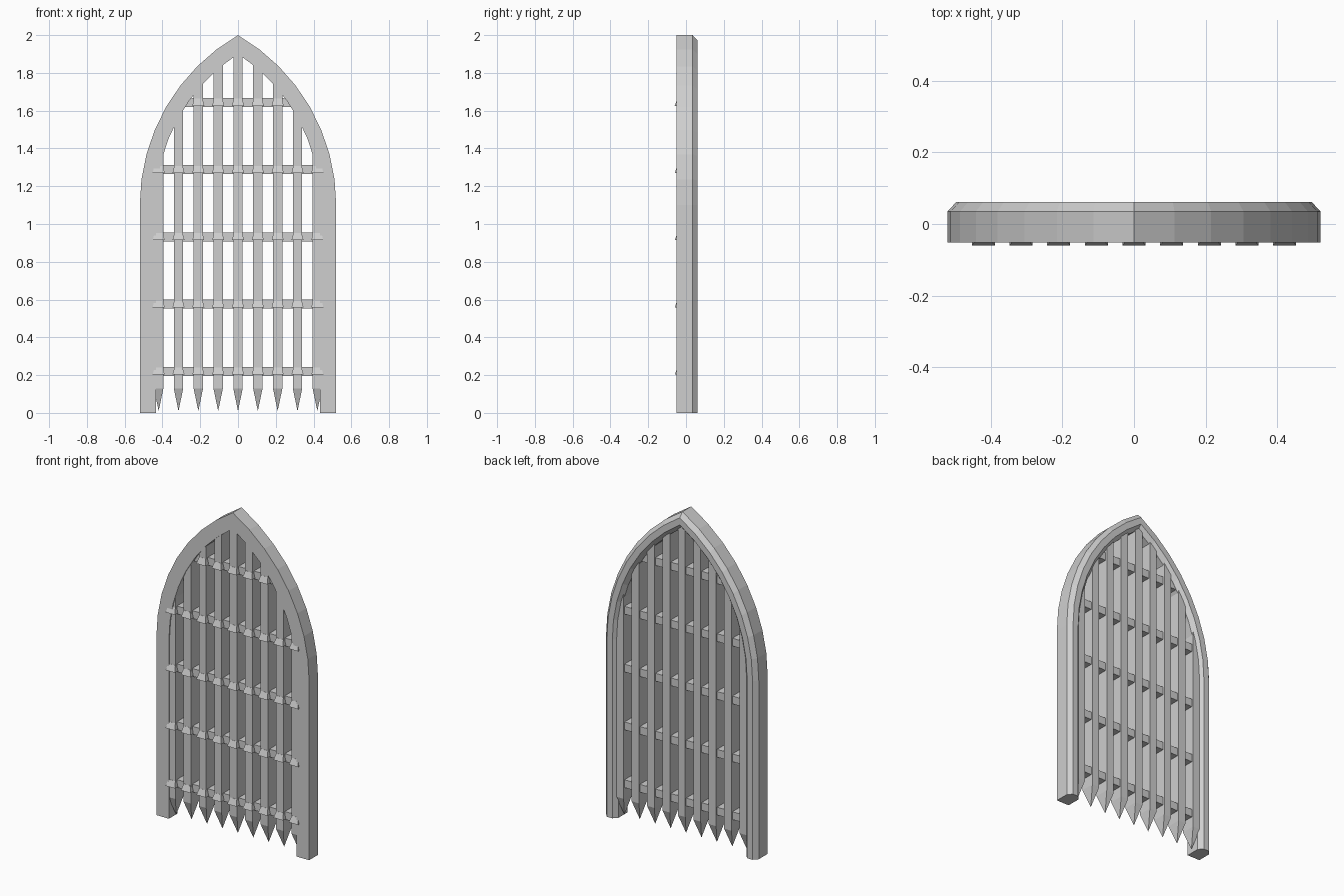
import bpy, bmesh, math

cube = bpy.data.objects.get("Cube")
if cube:
    bpy.data.objects.remove(cube, do_unlink=True)

HALF, SPRING, CENTRE = 0.52, 1.1, 0.519   # pointed arch made of two arcs
RADIUS = HALF + CENTRE
SEGMENTS = 8

iron = bpy.data.materials.new("iron grey")
iron.use_nodes = True
grey = (0.62, 0.62, 0.62, 1)
iron.diffuse_color = grey
iron.node_tree.nodes["Principled BSDF"].inputs["Base Color"].default_value = grey


def finish(bm, name):
    bmesh.ops.recalc_face_normals(bm, faces=bm.faces)
    mesh = bpy.data.meshes.new(name)
    bm.to_mesh(mesh)
    bm.free()
    mesh.materials.append(iron)
    obj = bpy.data.objects.new(name, mesh)
    bpy.context.collection.objects.link(obj)
    return obj


def arch(inset):
    """Outline of the arch as (x, z) points, from one foot to the other."""
    r = RADIUS - inset
    end = math.acos(CENTRE / r)
    side = [(HALF - inset, 0)]
    for i in range(SEGMENTS + 1):
        a = end * i / SEGMENTS
        side.append((r * math.cos(a) - CENTRE, SPRING + r * math.sin(a)))
    return side + [(-x, z) for x, z in reversed(side[:-1])]


def arch_height(x, inset):
    return SPRING + math.sqrt((RADIUS - inset) ** 2 - (abs(x) + CENTRE) ** 2)


def arch_half_width(z, inset):
    rise = max(0, z - SPRING)
    return math.sqrt((RADIUS - inset) ** 2 - rise ** 2) - CENTRE


def bridge(bm, a, b):
    n = len(a)
    for i in range(n):
        j = (i + 1) % n
        bm.faces.new((a[i], a[j], b[j], b[i]))


def loft(bm, rings):
    """Join rings of points into a closed solid."""
    rings = [[bm.verts.new(p) for p in ring] for ring in rings]
    for a, b in zip(rings, rings[1:]):
        bridge(bm, a, b)
    bm.faces.new(rings[0])
    bm.faces.new(rings[-1])
    return rings


# Arched frame, bevelled on both back edges
section = [(0, -0.051), (0, 0.035), (0.024, 0.061),
           (0.061, 0.061), (0.085, 0.035), (0.085, -0.051)]
outlines = [(arch(inset), y) for inset, y in section]
bm = bmesh.new()
loft(bm, [[(pts[i][0], y, pts[i][1]) for pts, y in outlines]
          for i in range(len(outlines[0][0]))])
finish(bm, "arched_frame")

# Upright bars with pointed feet, tops buried in the frame
FRONT, BACK, BAR = -0.045, 0.043, 0.025
bar_places = [0.105 * i for i in range(-4, 5)]
for n, x in enumerate(bar_places, 1):
    edges = [x - BAR, x, x + BAR]
    bm = bmesh.new()
    outline = [(e, FRONT) for e in edges] + [(e, BACK) for e in reversed(edges)]
    foot = [bm.verts.new((px, py, 0.13)) for px, py in outline]
    top = [bm.verts.new((px, py, arch_height(px, 0.045))) for px, py in outline]
    bridge(bm, foot, top)
    for i in (0, 1):
        bm.faces.new((top[i], top[i + 1], top[4 - i], top[5 - i]))
    tip = bm.verts.new((x, (FRONT + BACK) / 2, 0.01))
    for i in range(6):
        bm.faces.new((foot[i], foot[(i + 1) % 6], tip))
    finish(bm, f"upright_bar_{n}")

# Cross bars, with a sloped clasp on the front of each crossing
for row in range(5):
    z = 0.22 + 0.356 * row
    w = min(0.43, arch_half_width(z, 0.05))
    bm = bmesh.new()
    loft(bm, [[(x, -0.03, z - 0.024), (x, 0.034, z - 0.024),
               (x, 0.034, z + 0.024), (x, -0.03, z + 0.024)] for x in (-w, w)])
    finish(bm, f"cross_bar_{row + 1}")

    bm = bmesh.new()
    for x in bar_places:
        if abs(x) > arch_half_width(z, 0.08):
            continue
        loft(bm, [[(x - h, -0.03, zz), (x + h, -0.03, zz),
                   (x + h, y, zz), (x - h, y, zz)]
                  for h, y, zz in ((0.032, -0.06, z - 0.018),
                                   (0.022, -0.046, z + 0.02))])
    finish(bm, f"clasps_{row + 1}")
